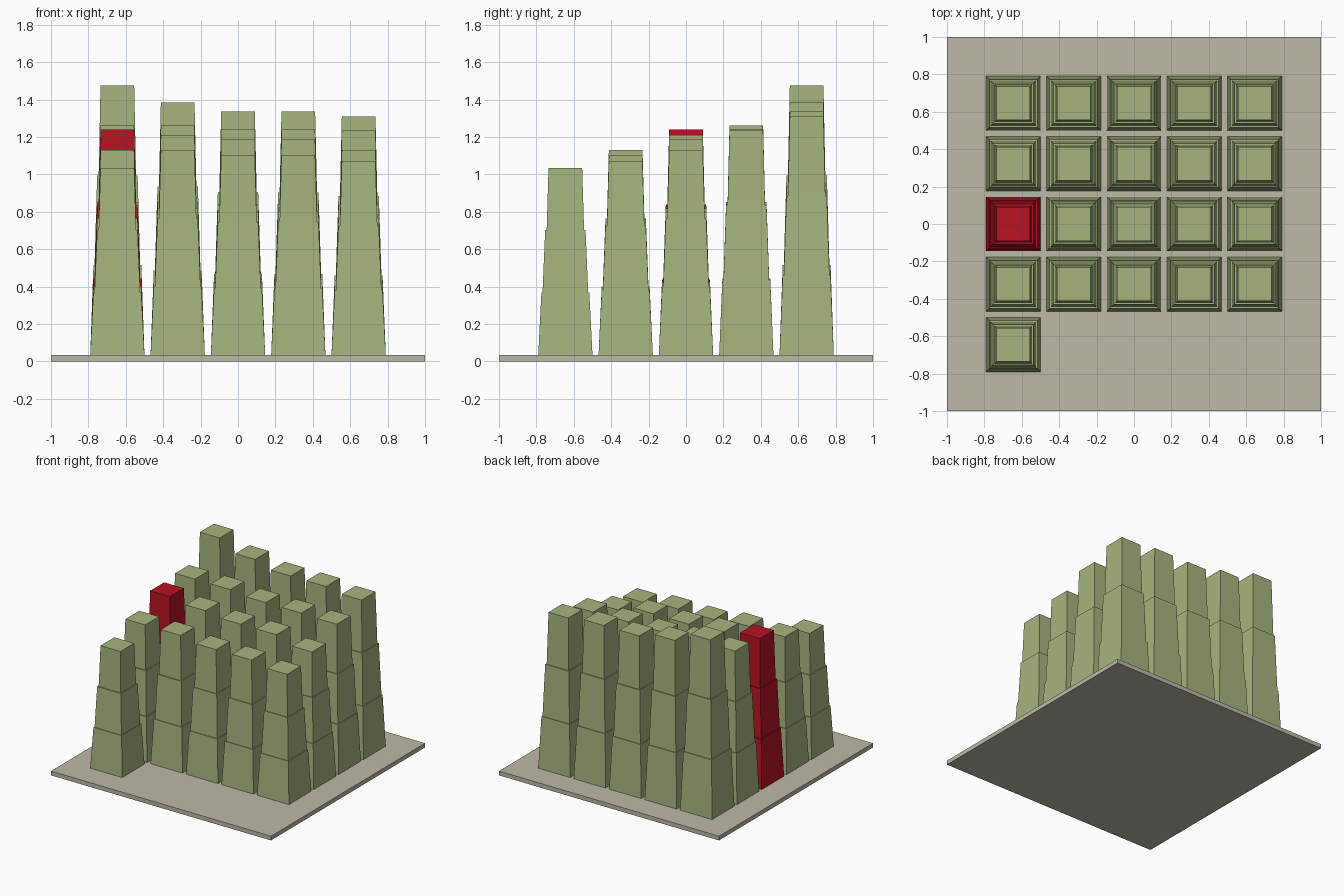
import bpy

if "Cube" in bpy.data.objects:
    bpy.data.objects.remove(bpy.data.objects["Cube"], do_unlink=True)


def material(name, color):
    m = bpy.data.materials.new(name)
    m.use_nodes = True
    m.diffuse_color = (*color, 1)
    m.node_tree.nodes["Principled BSDF"].inputs["Base Color"].default_value = (*color, 1)
    return m


GREEN = material("sage_green", (0.38, 0.46, 0.21))
RED = material("crimson", (0.48, 0.006, 0.017))
STONE = material("warm_stone", (0.51, 0.48, 0.39))


def loft(name, rings, mat):
    """Closed square tower through (half width, height) rings."""
    corners = ((-1, -1), (1, -1), (1, 1), (-1, 1))
    verts = [(sx * h, sy * h, z) for h, z in rings for sx, sy in corners]
    faces = [(3, 2, 1, 0)]
    for base in range(0, 4 * (len(rings) - 1), 4):
        for i in range(4):
            j = (i + 1) % 4
            faces.append((base + i, base + j, base + 4 + j, base + 4 + i))
    last = len(verts) - 4
    faces.append(tuple(range(last, last + 4)))
    mesh = bpy.data.meshes.new(name)
    mesh.from_pydata(verts, [], faces)
    mesh.materials.append(mat)
    obj = bpy.data.objects.new(name, mesh)
    bpy.context.collection.objects.link(obj)
    return obj


# Base slab
SLAB = 0.035
loft("base_slab", [(1, 0), (1, SLAB)], STONE)

# Three stepped, tapering tiers: bottom and top half widths
TIERS = ((0.145, 0.128), (0.122, 0.108), (0.1, 0.09))
PITCH = 0.3225

# Tower tops, back row first, from -x to +x
TOPS = (
    (1.475, 1.385, 1.335, 1.335, 1.31),
    (1.26, 1.26, 1.24, 1.24, 1.235),
    (1.24, 1.21, 1.185, 1.185, 1.13),
    (1.13, 1.13, 1.10, 1.10, 1.07),
    (1.035,),
)

for row, tops in enumerate(TOPS):
    for col, top in enumerate(tops):
        step = (top - SLAB) / len(TIERS)
        rings = []
        for k, (low, high) in enumerate(TIERS):
            rings += [(low, SLAB + k * step), (high, SLAB + (k + 1) * step)]
        accent = (row, col) == (2, 0)
        tower = loft(f"tower_row{row + 1}_column{col + 1}", rings, RED if accent else GREEN)
        tower.location = ((col - 2) * PITCH, (2 - row) * PITCH, 0)
